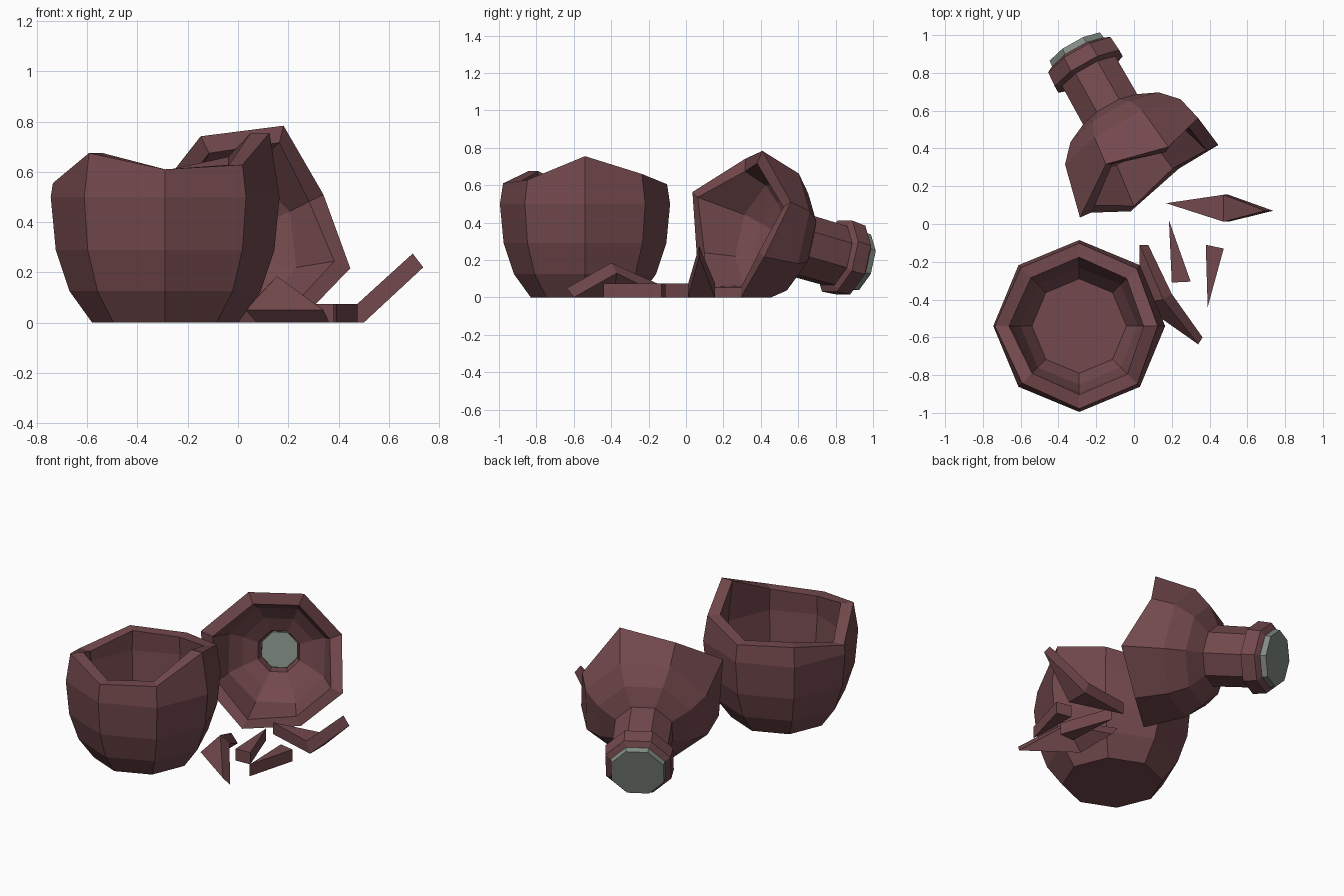
import bpy, bmesh
from math import cos, sin, radians
from mathutils import Vector as V

if "Cube" in bpy.data.objects:
    bpy.data.objects.remove(bpy.data.objects["Cube"])

def material(name, col):
    m = bpy.data.materials.new(name)
    m.diffuse_color = (*col, 1)
    m.use_nodes = True
    m.node_tree.nodes["Principled BSDF"].inputs["Base Color"].default_value = m.diffuse_color
    return m

CLAY = material("clay", (0.17, 0.066, 0.073))
STOPPER = material("stopper_grey", (0.22, 0.26, 0.23))

def make(name, verts, faces, mat):
    me = bpy.data.meshes.new(name)
    me.from_pydata([tuple(v) for v in verts], [], faces)
    bm = bmesh.new()
    bm.from_mesh(me)
    bmesh.ops.recalc_face_normals(bm, faces=bm.faces)
    bm.to_mesh(me)
    bm.free()
    me.materials.append(mat)
    ob = bpy.data.objects.new(name, me)
    bpy.context.collection.objects.link(ob)
    return ob

def loft(name, rings, mat, closed=False):
    """Skin equal-sized rings; capped ends, or joined last to first."""
    n, k = len(rings[0]), len(rings)
    faces = []
    for i in range(k if closed else k - 1):
        a, b = i * n, (i + 1) % k * n
        faces += [(a + j, a + (j + 1) % n, b + (j + 1) % n, b + j) for j in range(n)]
    if not closed:
        faces += [tuple(range(n)), tuple(range((k - 1) * n, k * n))]
    return make(name, [v for r in rings for v in r], faces, mat)

def interp(prof, h):
    for (h0, r0), (h1, r1) in zip(prof, prof[1:]):
        if h <= h1:
            return r0 + (r1 - r0) * (h - h0) / (h1 - h0)
    return prof[-1][1]

# Lower half of the jar: upright octagonal bowl with a jagged rim
def bowl_ring(r, z):
    rs = r if isinstance(r, list) else [r] * 8
    zs = z if isinstance(z, list) else [z] * 8
    return [V((-0.29 + rs[i] * cos(radians(45 * i)),
               -0.54 + rs[i] * sin(radians(45 * i)), zs[i])) for i in range(8)]

rim_z = [0.755, 0.66, 0.605, 0.62, 0.555, 0.675, 0.61, 0.628]
rim_r = [0.455 - 0.155 * (z - 0.5) for z in rim_z]
loft("broken_bowl", [
    bowl_ring(0.29, 0), bowl_ring(0.38, 0.125), bowl_ring(0.435, 0.29),
    bowl_ring(0.455, 0.5), bowl_ring(rim_r, rim_z),
    bowl_ring([r - 0.075 for r in rim_r], rim_z),
    bowl_ring(0.37, 0.49), bowl_ring(0.35, 0.3), bowl_ring(0.31, 0.17),
    bowl_ring(0.25, 0.08)], CLAY)

# Upper half of the jar: tipped over, t runs from the lip back to the break
P0 = V((-0.28, 0.88, 0.2))
D = V((-0.476, 0.845, -0.243)).normalized()
U = V((0.87, 0.49, 0)).normalized()
W = U.cross(D).normalized()

def neck_ring(r, t):
    rs = r if isinstance(r, list) else [r] * 8
    ts = t if isinstance(t, list) else [t] * 8
    out = []
    for i in range(8):
        a = radians(-67.5 + 45 * i)
        p = P0 - D * ts[i] + (U * sin(a) + W * cos(a)) * rs[i]
        p.z = max(p.z, 0)
        out.append(p)
    return out

shoulder = [(0.34, 0.178), (0.40, 0.29), (0.50, 0.38), (0.66, 0.42), (0.80, 0.455)]
break_t = [0.80, 0.67, 0.76, 0.64, 0.74, 0.69, 0.76, 0.70]
break_r = [interp(shoulder, t) for t in break_t]
loft("broken_neck", [
    neck_ring(0.17, -0.02), neck_ring(0.205, 0.0), neck_ring(0.212, 0.085),
    neck_ring(0.175, 0.10), neck_ring(0.178, 0.34), neck_ring(0.29, 0.40),
    neck_ring(0.38, 0.50), neck_ring(break_r, break_t),
    neck_ring([r - 0.075 for r in break_r], break_t),
    neck_ring(0.30, 0.54), neck_ring(0.22, 0.47), neck_ring(0.13, 0.42),
    neck_ring(0.115, 0.36)], CLAY, closed=True)

# Stopper plugging the neck
loft("stopper", [neck_ring(0.165, -0.055), neck_ring(0.17, -0.02),
                 neck_ring(0.12, 0.10), neck_ring(0.112, 0.37)], STOPPER)

# Fallen shards
def prism(name, pts, h=0.075):
    loft(name, [[V((x, y, z)) for x, y in pts] for z in (0, h)], CLAY)

prism("flat_shard_left", [(0.185, 0.02), (0.30, -0.305), (0.20, -0.31)])
prism("flat_shard_right", [(0.38, -0.11), (0.475, -0.13), (0.39, -0.44)])

def bent_shard(name, outer, inner):
    """Two triangles sharing edge 1-2, with thickness."""
    faces = [(0, 1, 2), (1, 3, 2), (4, 6, 5), (5, 6, 7)]
    faces += [(a, b, b + 4, a + 4) for a, b in ((0, 1), (1, 3), (3, 2), (2, 0))]
    make(name, outer + inner, faces, CLAY)

bent_shard("bent_shard",
           [(0.17, 0.11, 0.075), (0.475, 0.155, 0.075), (0.475, 0.012, 0.075), (0.695, 0.07, 0.275)],
           [(0.17, 0.11, 0), (0.50, 0.155, 0), (0.50, 0.012, 0), (0.737, 0.07, 0.22)])
bent_shard("leaning_shard",
           [(0.03, -0.11, 0.055), (0.155, -0.40, 0.185), (0.03, -0.42, 0.05), (0.34, -0.637, 0.05)],
           [(0.075, -0.11, 0.0), (0.20, -0.37, 0.13), (0.075, -0.39, 0.0), (0.363, -0.60, 0.0)])
